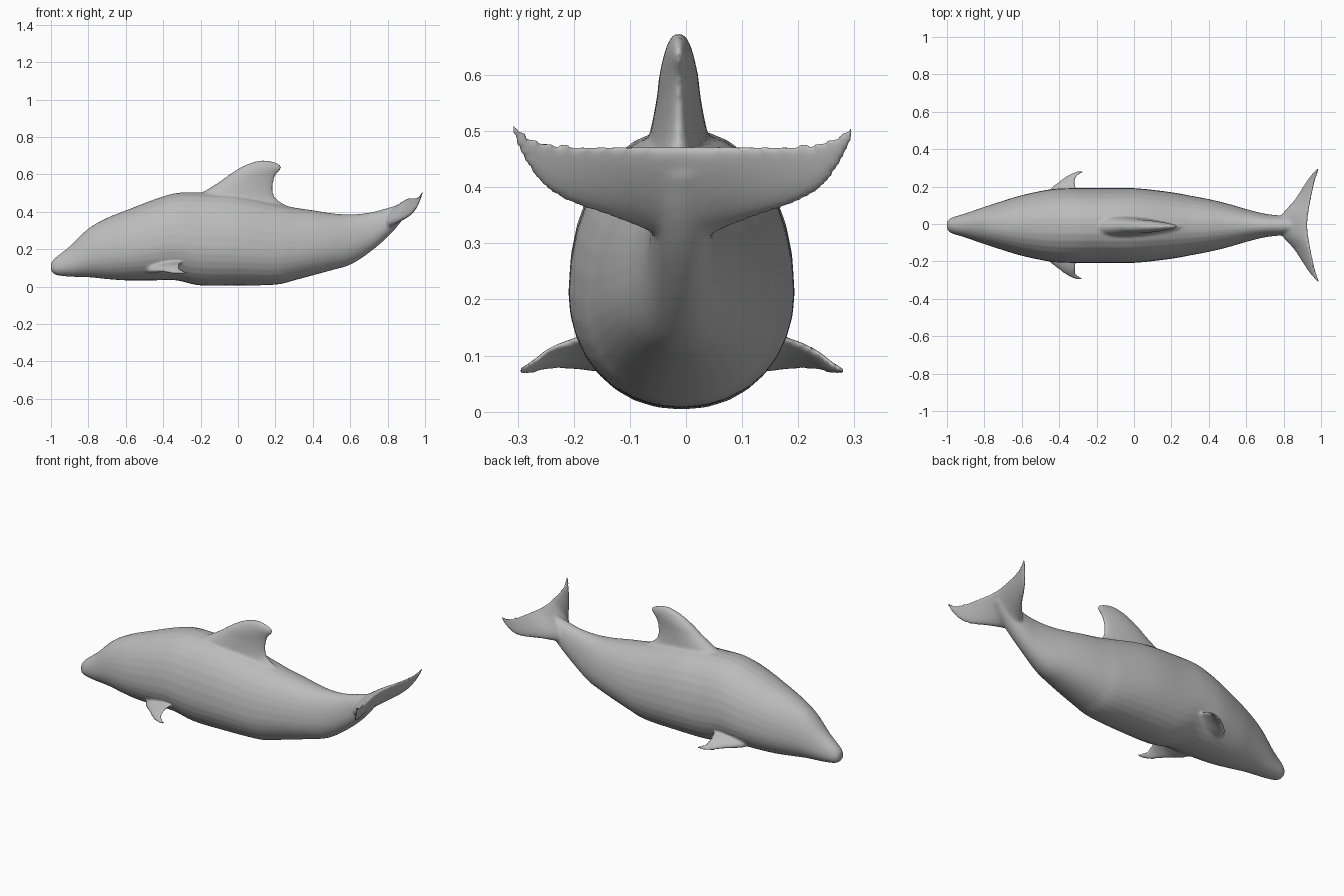
import bpy, bmesh, math
from mathutils import Vector

if "Cube" in bpy.data.objects:
    bpy.data.objects.remove(bpy.data.objects["Cube"])

skin = bpy.data.materials.new("dolphin grey")
skin.diffuse_color = (0.5, 0.5, 0.5, 1)
skin.use_nodes = True
skin.node_tree.nodes["Principled BSDF"].inputs["Base Color"].default_value = skin.diffuse_color
CY = -0.008  # the animal sits slightly off the centre line


def spline(rows, n=5):
    """Catmull-Rom interpolation through rows of numbers."""
    out = []
    for i in range(len(rows) - 1):
        p = [rows[max(0, min(len(rows) - 1, i + k))] for k in (-1, 0, 1, 2)]
        for s in range(n):
            t = s / n
            out.append([0.5 * (2 * b + (c - a) * t + (2 * a - 5 * b + 4 * c - d) * t * t
                               + (3 * b - a - 3 * c + d) * t ** 3) for a, b, c, d in zip(*p)])
    return out + [list(rows[-1])]


def loft(name, rings):
    """Closed skin through equal-length rings of points."""
    bm = bmesh.new()
    vs = [[bm.verts.new(p) for p in r] for r in rings]
    n = len(vs[0])
    for a, b in zip(vs, vs[1:]):
        for i in range(n):
            j = (i + 1) % n
            bm.faces.new((a[i], a[j], b[j], b[i]))
    bm.faces.new(vs[0])
    bm.faces.new(vs[-1])
    bmesh.ops.recalc_face_normals(bm, faces=bm.faces)
    me = bpy.data.meshes.new(name)
    bm.to_mesh(me)
    bm.free()
    ob = bpy.data.objects.new(name, me)
    bpy.context.collection.objects.link(ob)
    me.materials.append(skin)
    return ob


def foil(lead, trail, half, side, n=20):
    """Lens section between leading and trailing points, thick along side."""
    mid, arm = (lead + trail) / 2, (lead - trail) / 2
    return [mid + arm * math.cos(a) + side * half * math.sin(a) * (0.75 + 0.25 * math.cos(a))
            for a in (2 * math.pi * i / n for i in range(n))]


# Body: x, belly z, back z, half width
stations = [(-1.0, .085, .125, .02), (-.975, .063, .155, .042), (-.9, .053, .215, .065),
            (-.8, .05, .31, .1), (-.7, .04, .367, .132), (-.6, .033, .407, .162),
            (-.45, .033, .465, .193), (-.33, .033, .5, .2), (-.2, .006, .503, .2),
            (0, .006, .49, .2), (.2, .01, .445, .178), (.3, .033, .423, .16),
            (.4, .06, .408, .141), (.5, .087, .392, .117), (.6, .117, .386, .088),
            (.7, .18, .395, .063), (.8, .265, .42, .052), (.87, .345, .443, .045),
            (.915, .42, .465, .03)]
rings = []
for x, lo, hi, w in spline(stations):
    mid = lo + 0.42 * (hi - lo)
    ring = []
    for i in range(32):
        a = 2 * math.pi * i / 32
        c, s = math.cos(a), math.sin(a)
        y = w * math.copysign(abs(c) ** 0.92, c)
        ring.append((x, CY + y, mid + s * ((hi - mid) if s > 0 else (mid - lo))))
    rings.append(ring)
body = loft("body", rings)
parts = [body]

# Dorsal fin: z, front x, rear x, half thickness
dorsal = [(.38, -.34, .36, .1), (.43, -.3, .265, .09), (.47, -.25, .205, .075), (.51, -.18, .188, .062),
          (.56, -.1, .19, .05), (.6, -.045, .205, .044), (.635, .01, .234, .034),
          (.658, .06, .215, .024), (.673, .11, .17, .011)]
parts.append(loft("dorsal_fin", [
    foil(Vector((f, CY - .005, z)), Vector((r, CY - .005, z)), t, Vector((0, 1, 0)))
    for z, f, r, t in spline(dorsal)]))

# Pectoral fins: y, leading x z, trailing x z, half thickness
pectoral = [(.09, -.5, .085, -.29, .12, .035), (.15, -.485, .085, -.295, .13, .032),
            (.19, -.455, .085, -.305, .128, .024), (.235, -.4, .082, -.312, .112, .016),
            (.265, -.36, .073, -.3, .09, .012), (.288, -.31, .07, -.262, .074, .008)]
for label, m in (("left", -1), ("right", 1)):
    parts.append(loft(label + "_pectoral_fin", [
        foil(Vector((lx, CY + m * y, lz)), Vector((tx, CY + m * y, tz)), t, Vector((-.2, 0, .98)))
        for y, lx, lz, tx, tz, t in spline(pectoral)]))

# Tail fluke: y, leading x z, trailing x z, half thickness, mirrored across the span
half = [(0, .76, .29, .925, .472, .05), (.06, .8, .325, .93, .473, .042),
        (.13, .86, .35, .943, .474, .026), (.2, .905, .373, .958, .476, .018),
        (.25, .937, .403, .971, .484, .013), (.285, .965, .452, .983, .5, .009),
        (.304, .98, .495, .992, .515, .006)]
span = [(-r[0],) + r[1:] for r in half[:0:-1]] + half
parts.append(loft("tail_fluke", [
    foil(Vector((lx, y - .005, lz)), Vector((tx, y - .005, tz)), t, Vector((-.78, 0, .62)))
    for y, lx, lz, tx, tz, t in spline(span)]))

# Fuse every part into one smooth skin
bpy.ops.object.select_all(action='DESELECT')
for ob in parts:
    ob.select_set(True)
bpy.context.view_layer.objects.active = body
bpy.ops.object.join()
body.name = "dolphin_body"
fuse = body.modifiers.new("fuse", 'REMESH')
fuse.mode = 'VOXEL'
fuse.voxel_size = 0.007
fuse.use_smooth_shade = True
relax = body.modifiers.new("relax", 'SMOOTH')
relax.factor = 0.5
relax.iterations = 6
